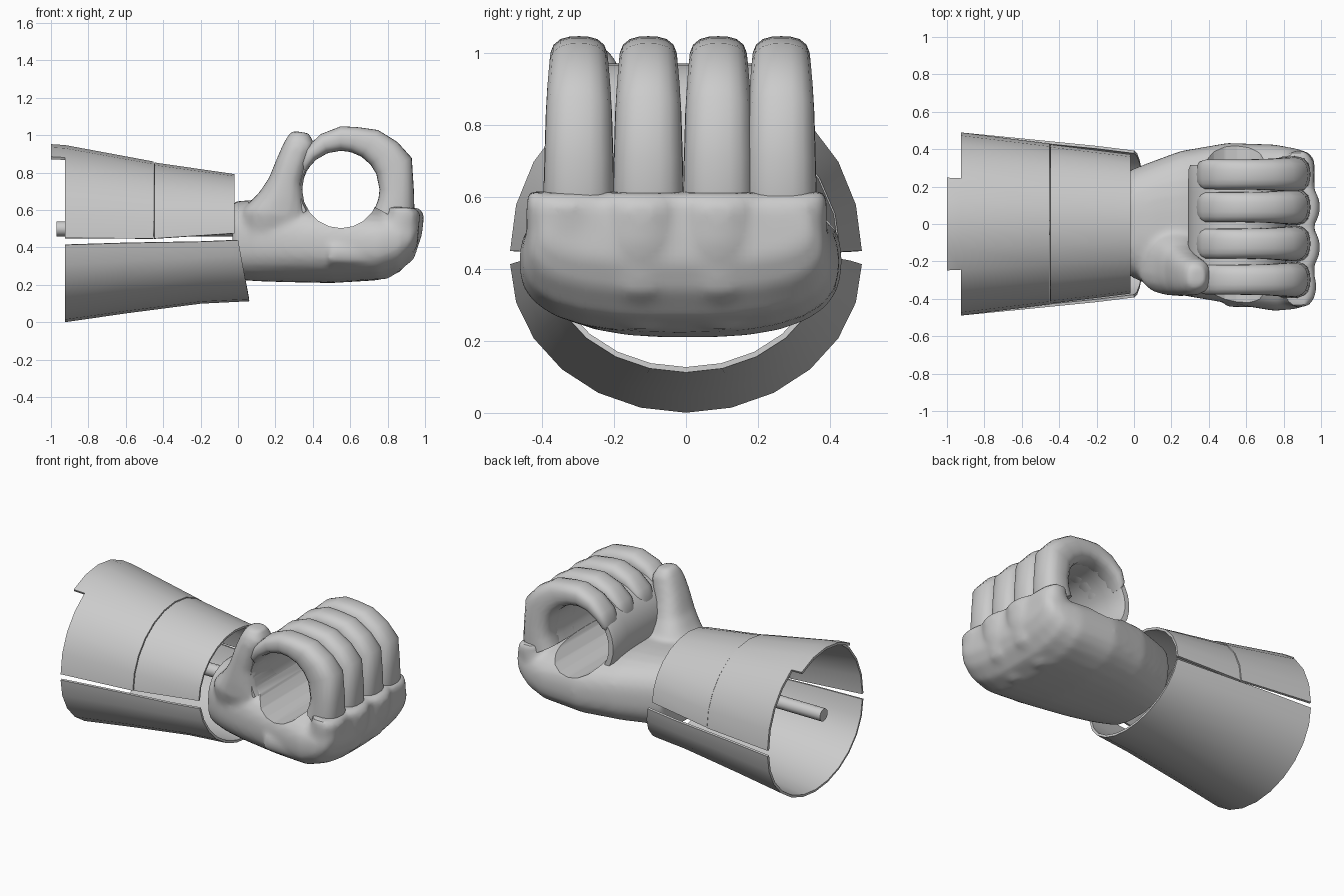
import bpy, bmesh
from math import sin, cos, pi, radians
from mathutils import Vector

cube = bpy.data.objects.get("Cube")
if cube:
    bpy.data.objects.remove(cube, do_unlink=True)

grey = bpy.data.materials.new("plain_grey")
grey.use_nodes = True
colour = (0.6, 0.6, 0.6, 1)
grey.diffuse_color = colour
grey.node_tree.nodes["Principled BSDF"].inputs["Base Color"].default_value = colour

HX, HZ, HR = 0.55, 0.71, 0.207   # grip hole through the fist


def select(ob):
    bpy.ops.object.select_all(action='DESELECT')
    ob.select_set(True)
    bpy.context.view_layer.objects.active = ob


def finish(bm, name):
    bmesh.ops.recalc_face_normals(bm, faces=bm.faces)
    me = bpy.data.meshes.new(name)
    bm.to_mesh(me)
    bm.free()
    me.materials.append(grey)
    ob = bpy.data.objects.new(name, me)
    bpy.context.collection.objects.link(ob)
    return ob


def smooth(ob, angle=40):
    select(ob)
    bpy.ops.object.shade_smooth_by_angle(angle=radians(angle))


def modify(ob, kind, **settings):
    mod = ob.modifiers.new(kind.lower(), kind)
    for key, value in settings.items():
        setattr(mod, key, value)
    select(ob)
    bpy.ops.object.modifier_apply(modifier=mod.name)


def loft(name, stations, power=2.6, n=20):
    """Skin rounded sections, each (inner x, z, outer x, z, y, half width)."""
    bm = bmesh.new()
    rings = []
    for xi, zi, xo, zo, y, hw in stations:
        mid = Vector(((xi + xo) / 2, y, (zi + zo) / 2))
        u = Vector(((xo - xi) / 2, 0, (zo - zi) / 2))
        v = Vector((0, hw, 0))
        ring = []
        for k in range(n):
            c, s = cos(2 * pi * k / n), sin(2 * pi * k / n)
            r = (abs(c) ** power + abs(s) ** power) ** (-1 / power)
            ring.append(bm.verts.new(mid + u * c * r + v * s * r))
        rings.append(ring)
    for a, b in zip(rings, rings[1:]):
        for k in range(n):
            j = (k + 1) % n
            bm.faces.new((a[k], a[j], b[j], b[k]))
    bm.faces.new(rings[0])
    bm.faces.new(rings[-1])
    return finish(bm, name)


def cylinder(name, radius, start, end, sides):
    bm = bmesh.new()
    a, b = Vector(start), Vector(end)
    bmesh.ops.create_cone(bm, cap_ends=True, segments=sides, radius1=radius,
                          radius2=radius, depth=(b - a).length)
    rot = (b - a).to_track_quat('Z', 'Y').to_matrix()
    bmesh.ops.rotate(bm, verts=bm.verts, matrix=rot)
    bmesh.ops.translate(bm, verts=bm.verts, vec=(a + b) / 2)
    return finish(bm, name)


def shell(name, stations, side, slant=0, tab=None, n=12):
    """Half tube from (x, half width, rim z, height); side is 1 up, -1 down."""
    bm = bmesh.new()
    rows = []
    for i, (x, w, z, h) in enumerate(stations):
        lean = slant if i == len(stations) - 1 else 0
        rows.append([bm.verts.new((x + lean * sin(pi * k / n), w * cos(pi * k / n),
                                   z + side * h * sin(pi * k / n)))
                     for k in range(n + 1)])
    for i, (a, b) in enumerate(zip(rows, rows[1:])):
        for k in range(n):
            if tab and i == 0 and not tab[0] <= k < tab[1]:
                continue   # only the raised tab reaches the first row
            bm.faces.new((a[k], a[k + 1], b[k + 1], b[k]))
    bmesh.ops.delete(bm, geom=[v for v in bm.verts if not v.link_faces], context='VERTS')
    ob = finish(bm, name)
    modify(ob, 'SOLIDIFY', thickness=0.015, offset=0)
    smooth(ob, 30)


# Palm, widening from the wrist to the knuckles
palm = loft("palm", [(x, z0, x, z1, y, w) for x, y, w, z0, z1 in [
    (-0.03, 0.005, 0.28, 0.23, 0.645), (0.1, 0.0, 0.335, 0.22, 0.655),
    (0.25, 0.005, 0.385, 0.215, 0.655), (0.5, 0.005, 0.428, 0.21, 0.635),
    (0.75, -0.02, 0.445, 0.225, 0.615), (0.86, -0.025, 0.43, 0.265, 0.61),
    (0.93, -0.025, 0.41, 0.34, 0.605), (0.965, -0.025, 0.37, 0.42, 0.6)]],
    power=2.7, n=32)

# Thumb, rising out of the palm beside the grip hole
thumb = loft("thumb", [
    (0.42, 0.42, 0.0, 0.45, -0.17, 0.17), (0.4, 0.54, 0.02, 0.6, -0.2, 0.18),
    (0.37, 0.64, 0.11, 0.69, -0.22, 0.165), (0.35, 0.74, 0.165, 0.77, -0.25, 0.135),
    (0.37, 0.83, 0.205, 0.87, -0.27, 0.115), (0.4, 0.91, 0.24, 0.95, -0.28, 0.1),
    (0.41, 0.95, 0.265, 0.995, -0.28, 0.09), (0.38, 1.01, 0.29, 1.025, -0.28, 0.055)])

# Knuckle segments wrapping the outer edge of the fist
bend = [(0.5, 0.45, 0.5, 0.24), (0.68, 0.46, 0.8, 0.23), (0.74, 0.49, 0.94, 0.335),
        (0.78, 0.55, 0.985, 0.47), (0.8, 0.59, 0.995, 0.57), (0.8, 0.62, 0.975, 0.61)]
knuckles = []
for i, (y, lift, back) in enumerate(((-0.335, 0.06, 0.02), (-0.125, 0, 0),
                                     (0.09, 0, 0), (0.283, 0.05, 0.03))):
    knuckles.append(loft(f"knuckle_{i + 1}", [
        (xi, zi, xo - back, zo + lift * max(0, (0.6 - zo) / 0.38), y, 0.11)
        for xi, zi, xo, zo in bend], power=2.5))

# Blend palm, thumb and knuckles into one skin, then cut the grip hole
select(palm)
for ob in [thumb] + knuckles:
    ob.select_set(True)
bpy.ops.object.join()
palm.name = "hand"
modify(palm, 'REMESH', mode='VOXEL', voxel_size=0.018)
modify(palm, 'SMOOTH', factor=0.5, iterations=5)
cutter = cylinder("hole_cutter", HR, (HX, -1, HZ), (HX, 1, HZ), 20)
cutter.hide_render = True
modify(palm, 'BOOLEAN', operation='DIFFERENCE', solver='EXACT', object=cutter)
bpy.data.objects.remove(cutter, do_unlink=True)
if not palm.data.materials:
    palm.data.materials.append(grey)
smooth(palm)


def around(angle, inner, outer, y, hw):
    """Section standing radially on the grip hole."""
    c, s = cos(radians(angle)), sin(radians(angle))
    return (HX + inner * c, HZ + inner * s, HX + outer * c, HZ + outer * s, y, hw)


# Curled fingers: (angle, outer radius, half width)
curl = [(-28, 0.42, 0.098), (-14, 0.405, 0.098), (0, 0.39, 0.096), (24, 0.415, 0.092),
        (40, 0.395, 0.088), (58, 0.375, 0.083), (75, 0.345, 0.081), (90, 0.338, 0.08),
        (110, 0.315, 0.08), (130, 0.29, 0.08), (145, 0.262, 0.07), (152, 0.24, 0.045)]
for i, y in enumerate((-0.298, -0.105, 0.09, 0.265)):
    smooth(loft(f"finger_{i + 1}", [around(a, HR, r, y, w) for a, r, w in curl],
                power=2.7))

# Lining of the grip hole, closing the gaps between fingers and palm
smooth(loft("grip_lining", [around(a, HR, 0.262, -0.015, 0.33)
                            for a in range(-28, 214, 12)], power=8, n=24))

# Forearm cuff: two upper plates and one lower plate
shell("upper_cuff_rear", [(-1, 0.49, 0.45, 0.495), (-0.925, 0.482, 0.45, 0.49),
                          (-0.452, 0.422, 0.447, 0.405)], 1, tab=(4, 8))
shell("upper_cuff_front", [(-0.448, 0.418, 0.447, 0.4), (-0.02, 0.365, 0.475, 0.31)], 1)
shell("lower_cuff", [(-0.925, 0.482, 0.415, 0.407), (-0.6, 0.45, 0.425, 0.37),
                     (-0.2, 0.41, 0.432, 0.325), (0, 0.385, 0.44, 0.32)], -1, slant=0.06)

# Rod inside the forearm
smooth(cylinder("inner_rod", 0.04, (-0.97, -0.02, 0.5), (0.02, -0.02, 0.5), 12))
